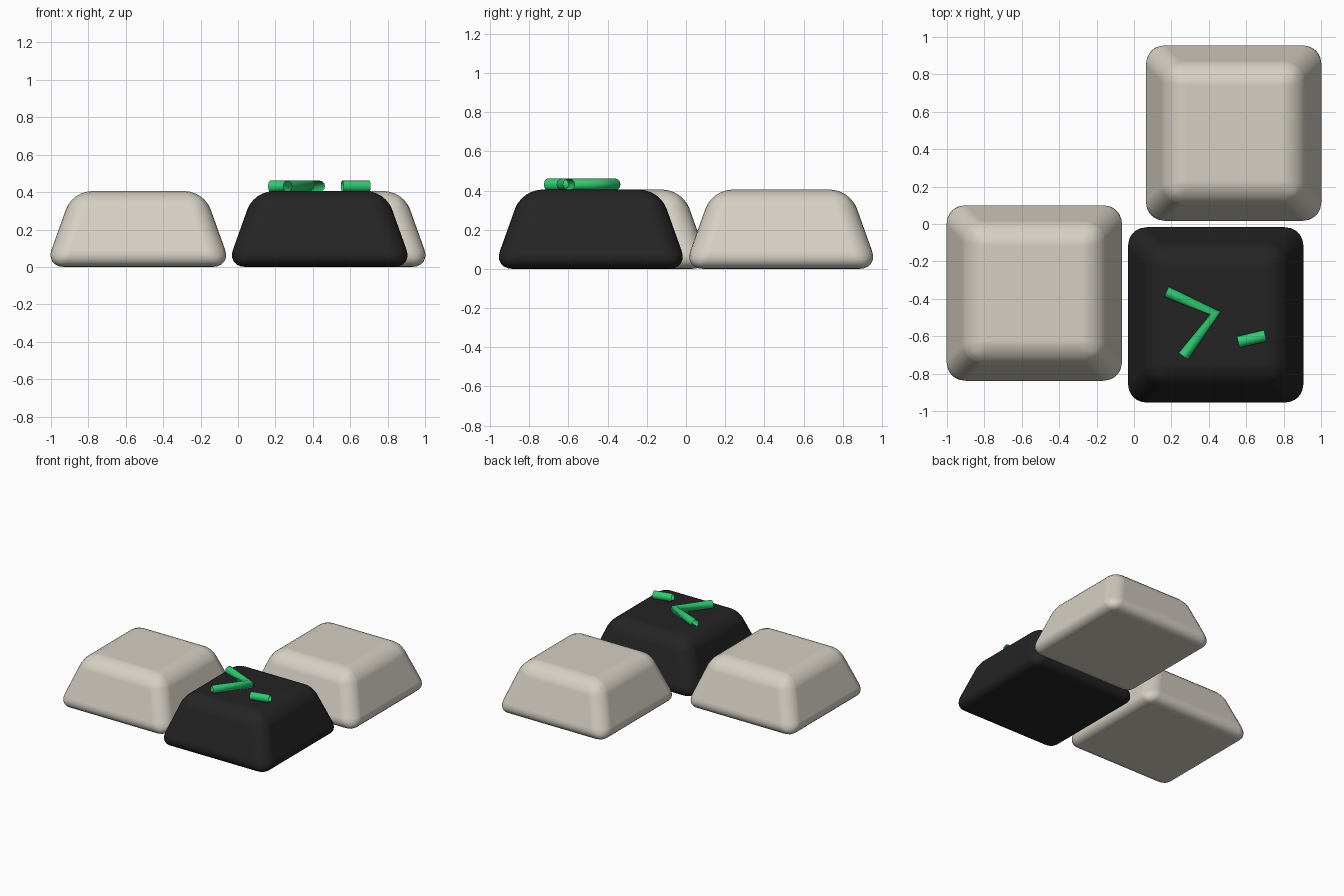
import bpy, bmesh

if "Cube" in bpy.data.objects:
    bpy.data.objects.remove(bpy.data.objects["Cube"])

def material(name, r, g, b):
    m = bpy.data.materials.new(name)
    lin = lambda c: ((c / 255 + 0.055) / 1.055) ** 2.4
    m.diffuse_color = (lin(r), lin(g), lin(b), 1)
    m.use_nodes = True
    m.node_tree.nodes["Principled BSDF"].inputs["Base Color"].default_value = m.diffuse_color
    return m

beige = material("warm beige", 214, 208, 196)
black = material("soft black", 36, 36, 36)
green = material("bright green", 46, 204, 113)

HEIGHT, BASE, TOP, ROUND = 0.405, 0.497, 0.352, 0.1

def keycap(name, x, y, mat):
    """Tapered block with generously rounded edges."""
    bm = bmesh.new()
    bmesh.ops.create_cube(bm, size=2)
    for v in bm.verts:
        half = TOP if v.co.z > 0 else BASE
        v.co = (v.co.x * half, v.co.y * half, HEIGHT if v.co.z > 0 else 0)
    me = bpy.data.meshes.new(name)
    bm.to_mesh(me)
    bm.free()
    me.materials.append(mat)
    me.shade_smooth()
    ob = bpy.data.objects.new(name, me)
    ob.location = (x, y, 0)
    bpy.context.collection.objects.link(ob)
    bev = ob.modifiers.new("rounding", 'BEVEL')
    bev.width, bev.segments, bev.limit_method = ROUND, 6, 'NONE'
    bev.harden_normals = True

def tube(name, points):
    """Open-ended round stroke lying on the dark cap."""
    cu = bpy.data.curves.new(name, 'CURVE')
    cu.dimensions = '3D'
    cu.bevel_depth, cu.bevel_resolution = 0.031, 4
    sp = cu.splines.new('POLY')
    sp.points.add(len(points) - 1)
    for p, (x, y) in zip(sp.points, points):
        p.co = (x, y, 0.431, 1)
    cu.materials.append(green)
    bpy.context.collection.objects.link(bpy.data.objects.new(name, cu))

# Three caps in an inverted-T arrangement
keycap("left_cap", -0.533, -0.369, beige)
keycap("back_cap", 0.533, 0.486, beige)
keycap("front_cap", 0.437, -0.486, black)

# Raised chevron and dash on the dark cap
tube("chevron_stroke", [(0.173, -0.363), (0.435, -0.476), (0.264, -0.707)])
tube("dash_stroke", [(0.557, -0.631), (0.702, -0.597)])
